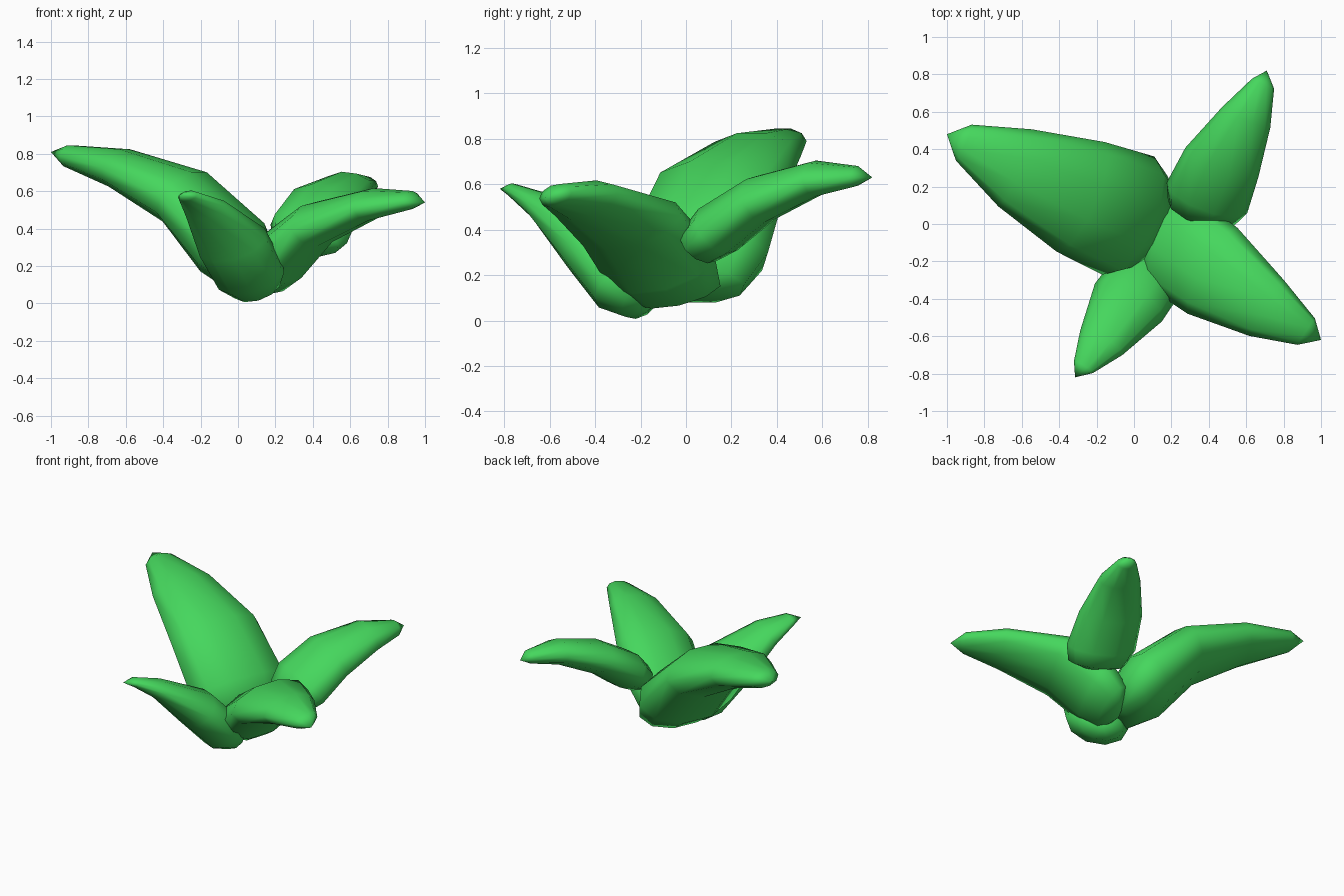
import bpy, bmesh, math
from mathutils import Vector

if "Cube" in bpy.data.objects:
    bpy.data.objects.remove(bpy.data.objects["Cube"])

green = bpy.data.materials.new("leaf green")
green.diffuse_color = (0.06, 0.68, 0.11, 1)
green.use_nodes = True
green.node_tree.nodes["Principled BSDF"].inputs["Base Color"].default_value = green.diffuse_color
SIDES = 10


def leaf(name, tip, sections, base, roll):
    """Fat leaf: elliptical rings (x, y, z, half width, half thickness) from tip to rounded base."""
    bm = bmesh.new()
    pts = [Vector(tip)] + [Vector(s[:3]) for s in sections] + [Vector(base)]
    plan = pts[0] - pts[-2]
    flat = Vector((-plan.y, plan.x, 0)).normalized()
    rings = []
    for i, s in enumerate(sections, 1):
        along = (pts[i - 1] - pts[i + 1]).normalized()
        up = along.cross(flat).normalized()
        side = flat + up * roll
        ring = []
        for k in range(SIDES):
            a = math.tau * k / SIDES
            ring.append(bm.verts.new(pts[i] + side * s[3] * math.cos(a) + up * s[4] * math.sin(a)))
        rings.append(ring)
    end = bm.verts.new(pts[0])
    foot = bm.verts.new(pts[-1])
    for k in range(SIDES):
        j = (k + 1) % SIDES
        bm.faces.new((end, rings[0][k], rings[0][j]))
        for a, b in zip(rings, rings[1:]):
            bm.faces.new((a[k], b[k], b[j], a[j]))
        bm.faces.new((foot, rings[-1][j], rings[-1][k]))
    bmesh.ops.recalc_face_normals(bm, faces=bm.faces)
    me = bpy.data.meshes.new(name)
    bm.to_mesh(me)
    bm.free()
    me.materials.append(green)
    ob = bpy.data.objects.new(name, me)
    bpy.context.collection.objects.link(ob)
    bpy.ops.object.select_all(action='DESELECT')
    ob.select_set(True)
    bpy.context.view_layer.objects.active = ob
    bpy.ops.object.shade_smooth_by_angle(angle=math.radians(65))


# Four leaves fanning out from the low middle
leaf("large_left_leaf", (-1, .48, .81), [
    (-.91, .435, .79, .105, .06), (-.635, .30, .725, .225, .11),
    (-.285, .145, .57, .32, .165), (-.03, .045, .30, .345, .20),
    (.07, .01, .16, .27, .14)], (.11, 0, .11), 0)
leaf("front_leaf", (-.315, -.82, .58), [
    (-.27, -.765, .575, .06, .03), (-.175, -.635, .505, .13, .065),
    (-.03, -.42, .325, .205, .135), (.07, -.28, .145, .20, .135),
    (.10, -.2, .08, .14, .09)], (.12, -.16, .05), .12)
leaf("right_leaf", (1, -.62, .54), [
    (.92, -.575, .55, .085, .05), (.71, -.45, .53, .175, .085),
    (.42, -.25, .425, .265, .125), (.22, -.11, .24, .27, .155),
    (.14, -.045, .13, .22, .115)], (.10, -.03, .07), .15)
leaf("back_leaf", (.71, .82, .63), [
    (.69, .75, .635, .065, .045), (.60, .57, .625, .14, .08),
    (.47, .33, .535, .21, .11), (.39, .14, .40, .23, .125),
    (.36, .06, .33, .19, .1)], (.34, .02, .29), .12)
